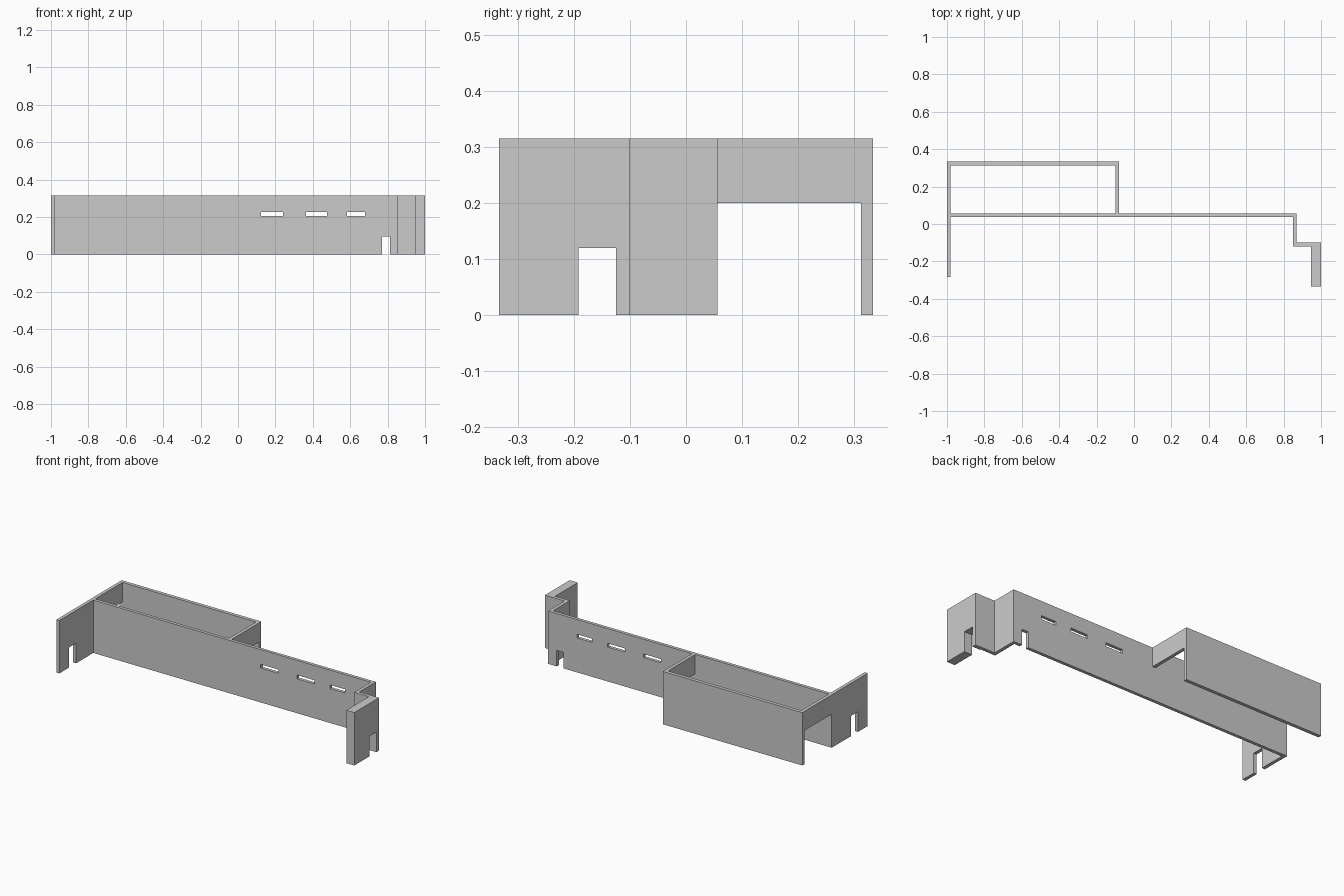
import bpy, bmesh

if "Cube" in bpy.data.objects:
    bpy.data.objects.remove(bpy.data.objects["Cube"])

H = 0.315      # wall height
BEAM = 0.2     # underside of the raised side walls


def prism(name, outline, z0, z1):
    """Extrude a plan outline between two heights."""
    bm = bmesh.new()
    face = bm.faces.new([bm.verts.new((x, y, z0)) for x, y in outline])
    ext = bmesh.ops.extrude_face_region(bm, geom=[face])
    top = [v for v in ext["geom"] if isinstance(v, bmesh.types.BMVert)]
    bmesh.ops.translate(bm, verts=top, vec=(0, 0, z1 - z0))
    bmesh.ops.recalc_face_normals(bm, faces=bm.faces)
    mesh = bpy.data.meshes.new(name)
    bm.to_mesh(mesh)
    bm.free()
    obj = bpy.data.objects.new(name, mesh)
    bpy.context.collection.objects.link(obj)
    return obj


def box(name, x0, x1, y0, y1, z0, z1):
    return prism(name, [(x0, y0), (x1, y0), (x1, y1), (x0, y1)], z0, z1)


def cut(target, name, *bounds):
    """Subtract a hidden box from the target."""
    cutter = box(name, *bounds)
    cutter.hide_render = True
    cutter.display_type = 'WIRE'
    mod = target.modifiers.new(name, 'BOOLEAN')
    mod.operation = 'DIFFERENCE'
    mod.solver = 'EXACT'
    mod.object = cutter


# Long wall with its left return and stepped right end
long_wall = prism("long_wall", [
    (-1, 0.056), (-1, -0.283), (-0.98, -0.283), (-0.98, 0.037),
    (0.85, 0.037), (0.85, -0.12), (0.947, -0.12), (0.947, -0.333),
    (1, -0.333), (1, -0.1), (0.87, -0.1), (0.87, 0.056)], 0, H)

# Doorways: one pair aligned in both end walls, one small door in the long wall
cut(long_wall, "end_door_cutter", -1.1, 1.1, -0.192, -0.125, -0.1, 0.12)
cut(long_wall, "small_door_cutter", 0.77, 0.813, 0, 0.09, -0.1, 0.095)

# Slot windows
for i, (x0, x1) in enumerate([(0.124, 0.24), (0.364, 0.477), (0.582, 0.68)], 1):
    cut(long_wall, f"window_cutter_{i}", x0, x1, 0, 0.09, 0.205, 0.227)

# Rear room: full-height back wall and two raised side walls
box("rear_wall", -1, -0.08, 0.312, 0.333, 0, H)
for name, x in (("left_raised_wall", -1), ("right_raised_wall", -0.1)):
    box(name, x, x + 0.02, 0.056, 0.312, BEAM, H)
